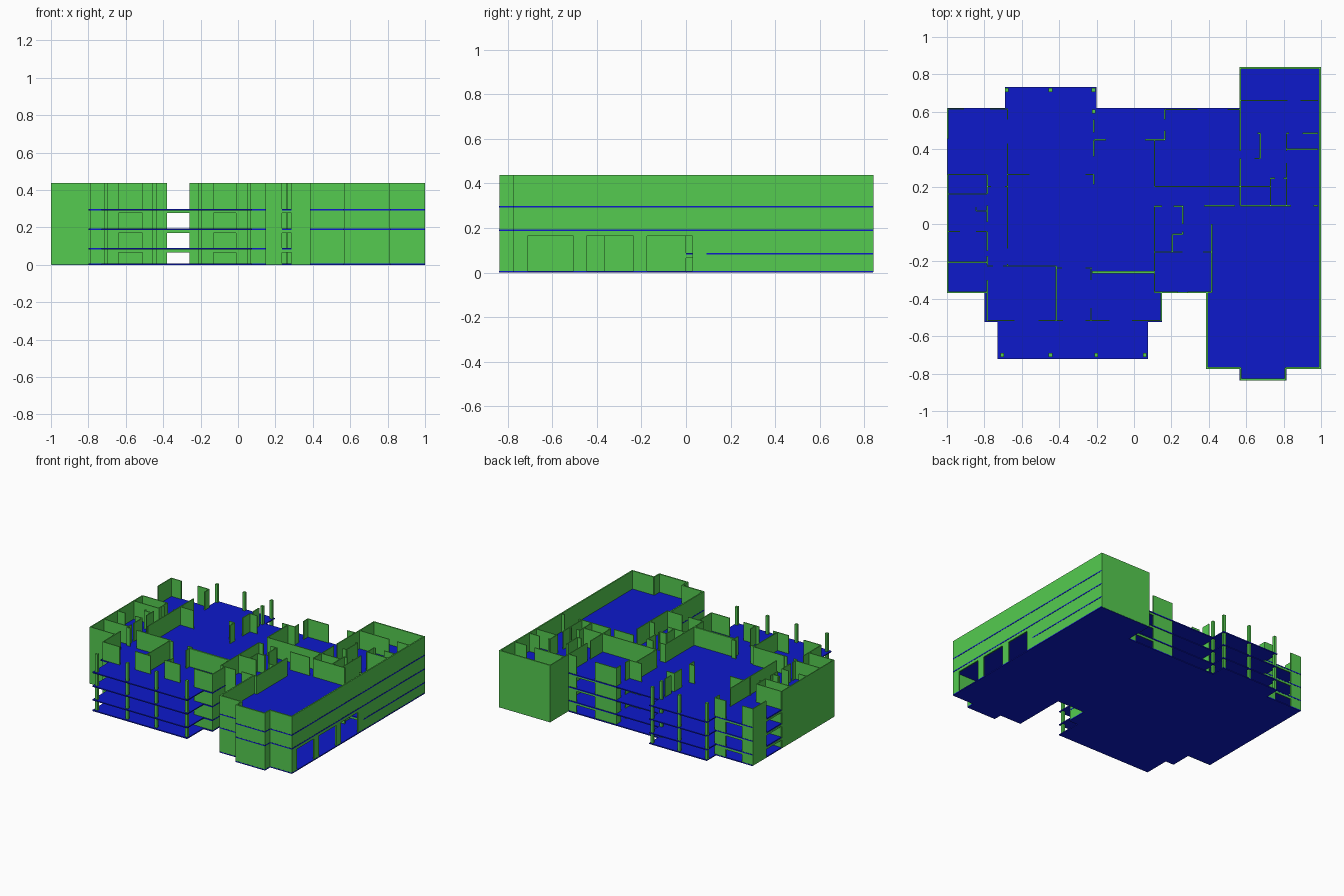
import bpy, bmesh

def material(name, rgb):
    m = bpy.data.materials.new(name)
    m.diffuse_color = (*rgb, 1)
    return m

GREEN = material("wall_green", (0.09, 0.60, 0.08))
BLUE = material("slab_blue", (0.004, 0.01, 0.60))
TOP, BASE = 0.438, 0.002
LINTELS = [(0.065, 0.081), (0.171, 0.186), (0.277, 0.291)]
MAX_DOOR = 0.25          # wider gaps stay open, without lintels

def finish(bm, name, mat):
    mesh = bpy.data.meshes.new(name)
    bm.to_mesh(mesh)
    bm.free()
    mesh.materials.append(mat)
    bpy.context.collection.objects.link(bpy.data.objects.new(name, mesh))

def box(bm, x0, x1, y0, y1, z0=BASE, z1=TOP):
    vs = bmesh.ops.create_cube(bm, size=1)["verts"]
    bmesh.ops.scale(bm, verts=vs, vec=(x1 - x0, y1 - y0, z1 - z0))
    bmesh.ops.translate(bm, verts=vs, vec=((x0 + x1) / 2, (y0 + y1) / 2, (z0 + z1) / 2))

def run(bm, axis, at, stops, thick, heads=LINTELS):
    """Wall line at a fixed coordinate; stops are start/end pairs, gaps become doors."""
    def piece(a, b, z0, z1):
        lo, hi = at - thick / 2, at + thick / 2
        if axis == "x":
            box(bm, a, b, lo, hi, z0, z1)
        else:
            box(bm, lo, hi, a, b, z0, z1)
    for a, b in zip(stops[::2], stops[1::2]):
        piece(a, b, BASE, TOP)
    for a, b in zip(stops[1::2], stops[2::2]):
        if b - a < MAX_DOOR:
            for z0, z1 in heads:
                piece(a, b, z0, z1)

def walls(name, along_x, along_y, thick=0.007):
    bm = bmesh.new()
    for axis, rows in (("x", along_x), ("y", along_y)):
        for at, *stops in rows:
            run(bm, axis, at, stops, thick)
    finish(bm, name, GREEN)

def slab(name, z, outline, thick=0.008):
    bm = bmesh.new()
    f = bm.faces.new([bm.verts.new((x, y, z)) for x, y in outline])
    ext = bmesh.ops.extrude_face_region(bm, geom=[f])["geom"]
    bmesh.ops.translate(bm, verts=[v for v in ext if isinstance(v, bmesh.types.BMVert)], vec=(0, 0, thick))
    bmesh.ops.recalc_face_normals(bm, faces=bm.faces[:])
    finish(bm, name, BLUE)

# Floor slabs: the first upper one leaves the garage double height
house = [(0.15, -0.363), (0.15, -0.525), (0.075, -0.525), (0.075, -0.723), (-0.73, -0.723),
         (-0.73, -0.525), (-0.8, -0.525), (-0.8, -0.363), (-0.998, -0.363), (-0.998, 0.62),
         (-0.69, 0.62), (-0.69, 0.733), (-0.2, 0.733), (-0.2, 0.62), (0.568, 0.62),
         (0.568, 0.838), (1.0, 0.838)]
garage = [(1.0, -0.775), (0.815, -0.775), (0.815, -0.838), (0.565, -0.838), (0.565, -0.775),
          (0.385, -0.775), (0.385, -0.363)]
hall = [(1.0, 0.092), (0.418, 0.092), (0.418, -0.363)]
for i, z in enumerate((0, 0.081, 0.186, 0.291)):
    slab(f"floor_slab_{i}", z, house + (hall if i == 1 else garage))

# Left wing
walls("left_wing_walls",
      [(0.615, -1, -0.91, -0.77, -0.675), (0.265, -0.995, -0.785), (0.16, -0.995, -0.785),
       (0.07, -0.845, -0.785), (-0.04, -0.995, -0.93, -0.845, -0.785), (-0.205, -0.995, -0.785),
       (-0.365, -1, -0.785), (0.2, -0.785, -0.765, -0.69, -0.675)],
      [(-0.9965, -0.365, 0.265, 0.455, 0.618), (-0.845, 0.07, 0.09),
       (-0.785, -0.515, -0.3, -0.22, -0.17, -0.145, -0.04, 0.01, 0.1, 0.16, 0.265),
       (-0.676, -0.225, -0.215, -0.13, 0.43, 0.56, 0.615)])

# Front rooms behind the porch
walls("front_room_walls",
      [(-0.516, -0.788, -0.64, -0.51, -0.38, -0.26, -0.13, -0.01, 0.148),
       (-0.225, -0.785, -0.755, -0.7, -0.415), (-0.235, -0.415, -0.385, -0.26, -0.225)],
      [(-0.415, -0.516, -0.225), (-0.23, -0.516, -0.45, -0.3, -0.235), (0.145, -0.516, -0.365)])
walls("hall_partition", [(-0.257, -0.225, 0.11)], [], 0.013)

# Central and rear rooms
walls("central_walls",
      [(0.265, -0.675, -0.56, -0.26, -0.215), (0.45, -0.215, -0.15, 0.06, 0.165),
       (0.612, 0.165, 0.34, 0.5, 0.565), (0.2, 0.11, 0.73)],
      [(-0.215, 0.21, 0.265, 0.36, 0.45, 0.49, 0.56), (0.165, 0.45, 0.5, 0.56, 0.612),
       (0.11, -0.365, 0.095, 0.2, 0.45)])
walls("stair_core_walls",
      [(0.095, 0.11, 0.15, 0.21, 0.265), (-0.15, 0.11, 0.26, 0.37, 0.415),
       (-0.365, 0.11, 0.235, 0.287, 0.415), (-0.055, 0.205, 0.26)],
      [(0.26, -0.055, -0.04, 0.0, 0.095), (0.205, -0.15, -0.055), (0.415, -0.365, 0.0, 0.095, 0.098)])

# Rear right wing
walls("right_wing_walls",
      [(0.0975, 0.375, 0.54, 0.57, 0.84, 0.96, 0.985), (0.66, 0.565, 0.82, 0.89, 0.985),
       (0.485, 0.66, 0.675, 0.815, 0.83, 0.9, 0.985), (0.35, 0.645, 0.675),
       (0.4, 0.815, 0.985), (0.245, 0.73, 0.755, 0.8, 0.815)],
      [(0.675, 0.35, 0.485), (0.815, 0.1, 0.325, 0.39, 0.485), (0.73, 0.1, 0.245),
       (0.568, 0.1, 0.35, 0.39, 0.84)])
walls("right_wing_rear_wall", [(0.835, 0.5645, 0.9985)], [], 0.01)

# Garage shell with bay front and three door openings on the right
walls("garage_walls",
      [(-0.769, 0.386, 0.575, 0.805, 0.9985), (-0.832, 0.566, 0.814)][1:],
      [(0.391, -0.774, -0.365), (0.571, -0.832, -0.769), (0.809, -0.832, -0.769)], 0.01)
walls("garage_front_left_wall", [(-0.769, 0.386, 0.571)], [], 0.01)
walls("garage_front_right_wall", [(-0.769, 0.809, 0.9985)], [], 0.01)
bm = bmesh.new()
run(bm, "y", 0.9935, [-0.774, -0.71, -0.505, -0.445, -0.235, -0.175, 0.03, 0.84], 0.01, [(0.165, TOP)])
finish(bm, "right_outer_wall", GREEN)

# Porch columns
for side, y, xs in (("front", -0.7, (-0.705, -0.447, -0.202, 0.058)),
                    ("rear", 0.717, (-0.68, -0.447, -0.217)), ("terrace", 0.602, (-0.215,))):
    bm = bmesh.new()
    for x in xs:
        box(bm, x - 0.01, x + 0.01, y - 0.01, y + 0.01)
    finish(bm, f"{side}_columns", GREEN)
